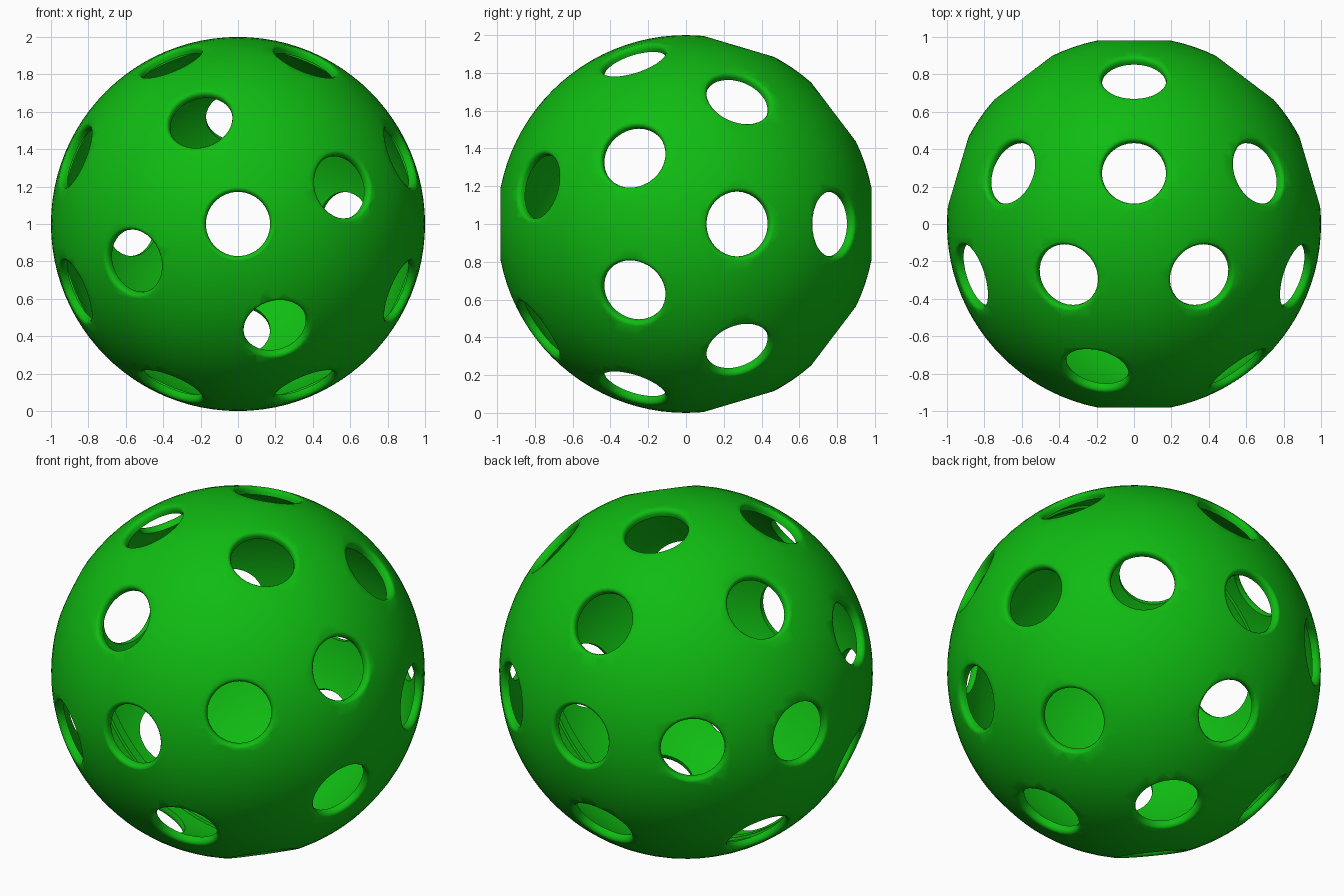
import bpy, bmesh, math
from mathutils import Vector, Matrix

if "Cube" in bpy.data.objects:
    bpy.data.objects.remove(bpy.data.objects["Cube"])

CENTRE = Vector((0, 0, 1))
green = bpy.data.materials.new("green_plastic")
green.diffuse_color = (0.005, 0.5, 0.006, 1)
green.use_nodes = True
green.node_tree.nodes["Principled BSDF"].inputs["Base Color"].default_value = green.diffuse_color


def make_object(name, bm):
    bmesh.ops.recalc_face_normals(bm, faces=bm.faces[:])
    mesh = bpy.data.meshes.new(name)
    bm.to_mesh(mesh)
    bm.free()
    ob = bpy.data.objects.new(name, mesh)
    ob.location = CENTRE
    bpy.context.collection.objects.link(ob)
    mesh.materials.append(green)
    return ob


def sphere(bm, radius):
    rot = Matrix.Rotation(math.radians(90), 4, 'X')
    return bmesh.ops.create_uvsphere(bm, u_segments=96, v_segments=48,
                                     radius=radius, matrix=rot)['verts']


def lathe(bm, profile, matrix, sides, closed):
    rings = []
    for r, h in profile:
        rings.append([bm.verts.new(matrix @ Vector((
            r * math.cos(2 * math.pi * i / sides),
            r * math.sin(2 * math.pi * i / sides), h))) for i in range(sides)])
    pairs = list(zip(rings, rings[1:]))
    if closed:
        pairs.append((rings[-1], rings[0]))
    for a, b in pairs:
        for i in range(sides):
            j = (i + 1) % sides
            bm.faces.new((a[i], a[j], b[j], b[i]))
    if not closed:
        bm.faces.new(rings[0][::-1])
        bm.faces.new(rings[-1])


# hollow shell: outer sphere with an inward-facing inner sphere
bm = bmesh.new()
sphere(bm, 1.0)
outer = set(bm.faces)
sphere(bm, 0.955)
inner = [f for f in bm.faces if f not in outer]
ball = make_object("ball_shell", bm)
bm = bmesh.new()
bm.from_mesh(ball.data)
bm.faces.ensure_lookup_table()
for f in bm.faces:
    out = f.normal.dot(f.calc_center_median()) > 0
    if out != (f.calc_center_median().length > 0.975):
        f.normal_flip()
bm.to_mesh(ball.data)
bm.free()

# hole directions: poles plus rings around the y axis
directions = [Vector((0, 1, 0)), Vector((0, -1, 0))]
for y, count, start in ((0.285, 8, 0), (-0.285, 8, 22.5),
                        (0.797, 4, 0), (-0.797, 4, -20)):
    r = math.sqrt(1 - y * y)
    for i in range(count):
        a = math.radians(start + 360 * i / count)
        directions.append(Vector((r * math.sin(a), y, r * math.cos(a))))

# cutters with a flare that leaves a rounded rim
PROFILE = [(0.172, 0.86), (0.172, 0.958), (0.176, 0.970),
           (0.184, 0.978), (0.196, 0.9815), (0.21, 1.0), (0.21, 1.1)]
bm = bmesh.new()
for d in directions:
    lathe(bm, PROFILE, d.to_track_quat('Z', 'Y').to_matrix().to_4x4(), 32, False)
cutter = make_object("hole_cutters", bm)
cutter.hide_render = True

mod = ball.modifiers.new("holes", 'BOOLEAN')
mod.operation = 'DIFFERENCE'
mod.solver = 'EXACT'
mod.object = cutter
bpy.context.view_layer.objects.active = ball
ball.select_set(True)
bpy.ops.object.modifier_apply(modifier=mod.name)
bpy.data.objects.remove(cutter, do_unlink=True)

# low inner lip along the seam of the two halves
bm = bmesh.new()
lathe(bm, [(0.96, -0.03), (0.96, 0.03), (0.94, 0.025), (0.94, -0.025)],
      Matrix.Rotation(math.radians(90), 4, 'X'), 96, True)
lip = make_object("inner_seam_lip", bm)

for ob in (ball, lip):
    bpy.ops.object.select_all(action='DESELECT')
    ob.select_set(True)
    bpy.context.view_layer.objects.active = ob
    bpy.ops.object.shade_smooth_by_angle(angle=math.radians(40))
